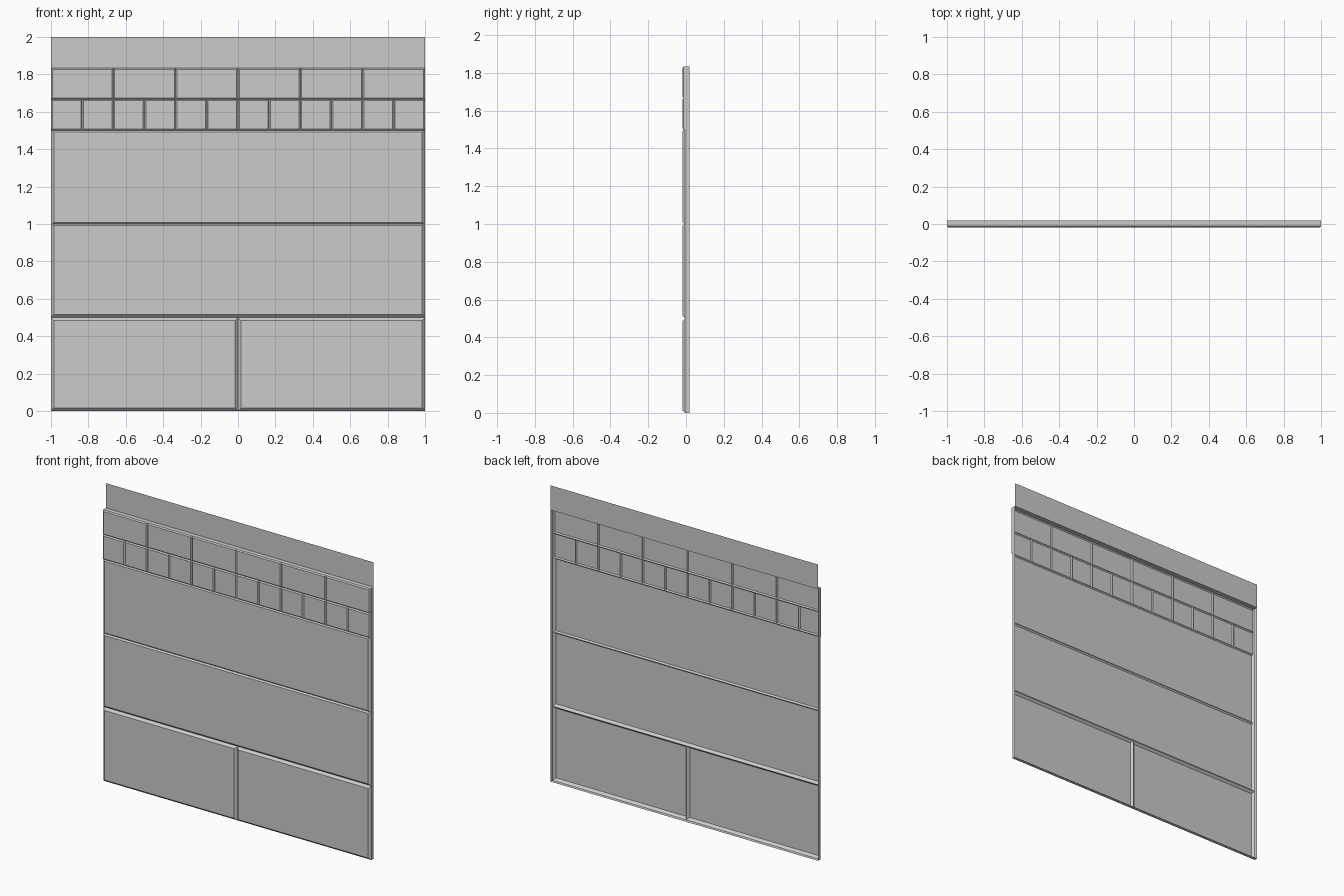
import bpy, bmesh

if "Cube" in bpy.data.objects:
    bpy.data.objects.remove(bpy.data.objects["Cube"])

FRONT, BACK = -0.019, 0.019
TOP = 11 / 6          # top of the panelled area
BIG, MID, FINE = 0.015, 0.009, 0.007   # chamfer sizes


def add_panel(bm, x0, x1, z0, z1, bev):
    """Flat panel with 45 degree chamfers; bev = (bottom, right, top, left)."""
    def vert(x, z, depth):
        return bm.verts.new((x, FRONT + depth, z))

    b, r, t, l = bev
    # corner: position, direction outwards, x chamfer, z chamfer
    corners = [(x0, z0, -1, -1, l, b), (x1, z0, 1, -1, r, b),
               (x1, z1, 1, 1, r, t), (x0, z1, -1, 1, l, t)]
    inner, mitre, outer = [], [], []
    for x, z, sx, sz, bx, bz in corners:
        ix, iz, m = x - sx * bx, z - sz * bz, min(bx, bz)
        inner.append(vert(ix, iz, 0))
        mitre.append(vert(ix + sx * m, iz + sz * m, m))
        outer.append(vert(x, z, max(bx, bz)) if abs(bx - bz) > 1e-5 else mitre[-1])
    bm.faces.new(inner)
    for i in range(4):
        j = (i + 1) % 4
        # the wider chamfer owns the true corner point
        loop = [inner[j], inner[i], mitre[i]]
        if outer[i] is not mitre[i] and bev[i] > bev[i - 1]:
            loop.append(outer[i])
        if outer[j] is not mitre[j] and bev[i] > bev[j]:
            loop.append(outer[j])
        loop.append(mitre[j])
        bm.faces.new(loop)


def finish(name, bm):
    me = bpy.data.meshes.new(name)
    bm.to_mesh(me)
    bm.free()
    bpy.context.collection.objects.link(bpy.data.objects.new(name, me))


def panel_row(name, z0, z1, xs, bottom, top, side):
    """Row of panels between the x joints, with rims returning to the back."""
    bm = bmesh.new()
    for x0, x1 in zip(xs, xs[1:]):
        add_panel(bm, x0, x1, z0, z1, (bottom, side, top, side))
    bmesh.ops.remove_doubles(bm, verts=bm.verts, dist=1e-5)

    # outer rim: extrude only edges lying on the wall outline
    def on(e, axis, value):
        return all(abs(v.co[axis] - value) < 1e-4 for v in e.verts)
    rim = [e for e in bm.edges if e.is_boundary and
           (on(e, 0, -1) or on(e, 0, 1) or on(e, 2, 0) or on(e, 2, TOP))]
    new = bmesh.ops.extrude_edge_only(bm, edges=rim)["geom"]
    for v in new:
        if isinstance(v, bmesh.types.BMVert):
            v.co.y = BACK
    bmesh.ops.recalc_face_normals(bm, faces=bm.faces)
    bm.faces.ensure_lookup_table()
    if bm.faces[0].normal.y > 0:
        bmesh.ops.reverse_faces(bm, faces=bm.faces)
    finish(name, bm)


def joints(n):
    return [-1 + 2 * i / n for i in range(n + 1)]


# lower pair of panels
panel_row("base_panels", 0, 0.5, joints(2), BIG, BIG, BIG)
# two full-width panels
panel_row("lower_wall_panel", 0.5, 1.0, joints(1), BIG, MID, BIG)
panel_row("upper_wall_panel", 1.0, 1.5, joints(1), MID, FINE, BIG)
# small square tiles, then wider tiles
panel_row("square_tiles", 1.5, 10 / 6, joints(12), FINE, FINE, FINE)
panel_row("wide_tiles", 10 / 6, TOP, joints(6), FINE, FINE, FINE)

# plain strip set back above the tiles
bm = bmesh.new()
bm.faces.new([bm.verts.new((x, BACK, z)) for x, z in
              ((-1, TOP), (1, TOP), (1, 2), (-1, 2))])
finish("top_strip", bm)
